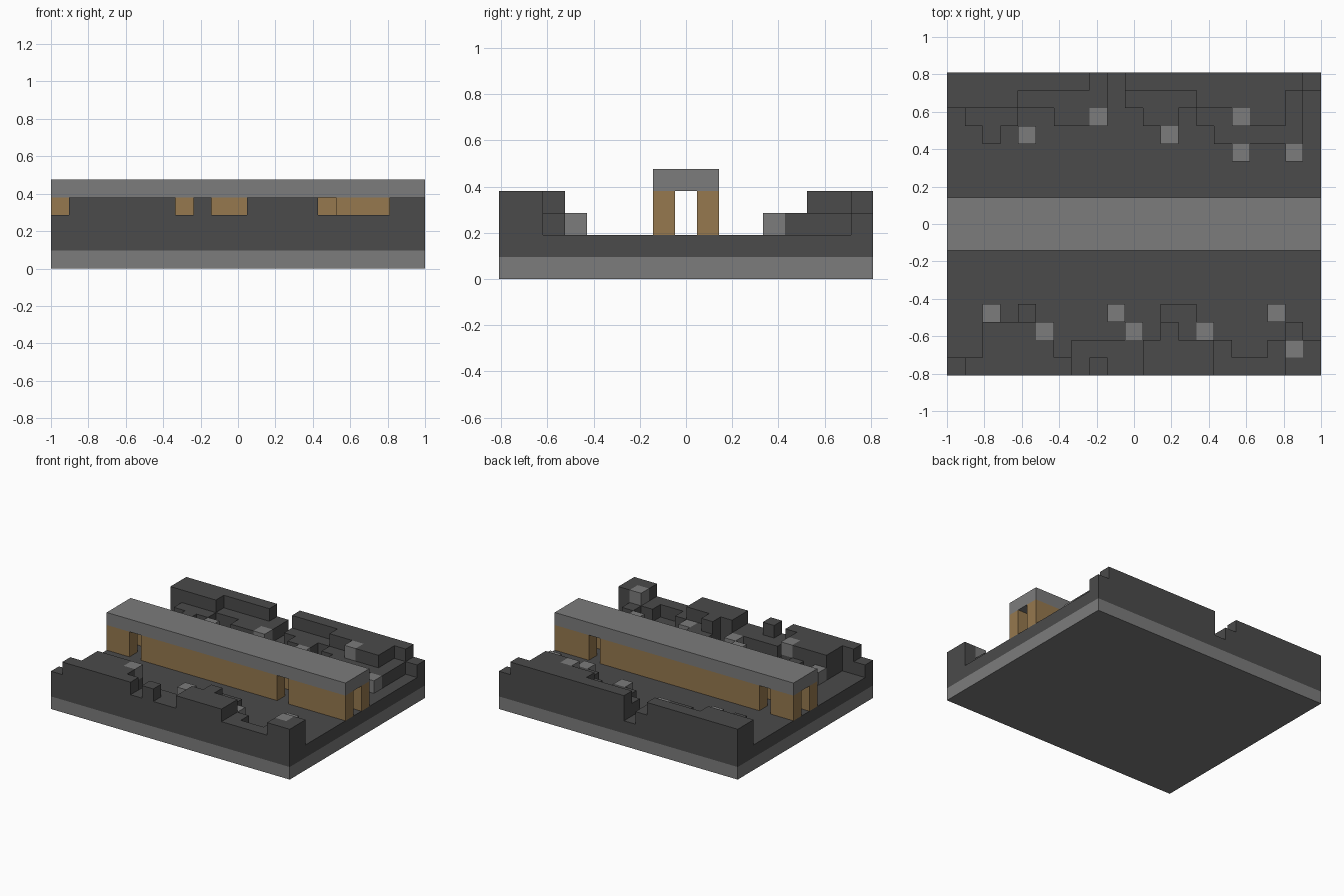
import bpy, bmesh
from mathutils import Vector

cube = bpy.data.objects.get("Cube")
if cube:
    bpy.data.objects.remove(cube, do_unlink=True)

NX, NY = 21, 17
CELL = 2 / NX


def material(name, rgb):
    m = bpy.data.materials.new(name)
    m.use_nodes = True
    m.diffuse_color = (*rgb, 1)
    m.node_tree.nodes["Principled BSDF"].inputs["Base Color"].default_value = (*rgb, 1)
    return m


STONE = material("grey stone", (0.2, 0.2, 0.2))
ROCK = material("dark rock", (0.07, 0.07, 0.07))
WOOD = material("brown timber", (0.305, 0.19, 0.077))

# Rubble banks, one row of blocks per string, outermost row first
# . floor   l low rock   h high rock   s low stone   S high stone
FRONT = ["lhhhhhhlhllhhhhllllhh",
         "..hhhh.llllhhhhl..lSh",
         "..hhhS....s.hls....l.",
         "..s.l....s..ll....s.."]
BACK = ["hhhhhhhhl.hhhhhhhhhhl",
        "hhhhlllll.llllhhhhhl.",
        ".lll..lls..ll.llShhl.",
        "..l.s.......s..lllll.",
        "................s..s."]


def block(xs, ys, zs):
    return {(x, y, z) for x in xs for y in ys for z in zs}


ALL_X, ALL_Y = range(NX), range(NY)
MID = NY // 2
parts = {
    "stone_base": (block(ALL_X, ALL_Y, [0]), STONE),
    "rock_floor": (block(ALL_X, ALL_Y, [1]), ROCK),
    "front_bank": (set(), ROCK),
    "back_bank": (set(), ROCK),
    "loose_stones": (set(), STONE),
    # Timber walls with doorways, and the slab on top
    "front_wall": (block([x for x in ALL_X if x not in (2, 15)], [MID - 1], (2, 3)), WOOD),
    "back_wall": (block([x for x in ALL_X if x not in (2, 17)], [MID + 1], (2, 3)), WOOD),
    "roof_slab": (block(ALL_X, range(MID - 1, MID + 2), [4]), STONE),
}


def fill_bank(name, rows, first, step):
    for r, row in enumerate(rows):
        for x, c in enumerate(row):
            if c == ".":
                continue
            cells = [(x, first + step * r, z) for z in ((2, 3) if c in "hS" else (2,))]
            top = cells.pop()
            parts[name][0].update(cells)
            parts["loose_stones" if c in "sS" else name][0].add(top)


fill_bank("front_bank", FRONT, 0, 1)
fill_bank("back_bank", BACK, NY - 1, -1)
solid = set().union(*(cells for cells, _ in parts.values()))


def build(name, cells, mat):
    """Make the outer skin of a set of blocks, with flat areas merged."""
    bm = bmesh.new()
    for cell in sorted(cells):
        centre = Vector(cell) + Vector((0.5 - NX / 2, 0.5 - NY / 2, 0.5))
        for axis in range(3):
            for side in (-1, 1):
                n = Vector((0, 0, 0))
                n[axis] = side
                if tuple(int(a + b) for a, b in zip(cell, n)) in solid:
                    continue
                u = Vector((0, 0, 0))
                u[(axis + 1) % 3] = 0.5
                v = n.cross(u)
                mid = centre + n / 2
                bm.faces.new([bm.verts.new((mid + a * u + b * v) * CELL)
                              for a, b in ((-1, -1), (1, -1), (1, 1), (-1, 1))])
    bmesh.ops.remove_doubles(bm, verts=bm.verts, dist=CELL / 100)
    bmesh.ops.dissolve_limit(bm, angle_limit=0.01, verts=bm.verts, edges=bm.edges)
    mesh = bpy.data.meshes.new(name)
    bm.to_mesh(mesh)
    bm.free()
    mesh.materials.append(mat)
    bpy.context.collection.objects.link(bpy.data.objects.new(name, mesh))


for part, (cells, mat) in parts.items():
    build(part, cells, mat)
